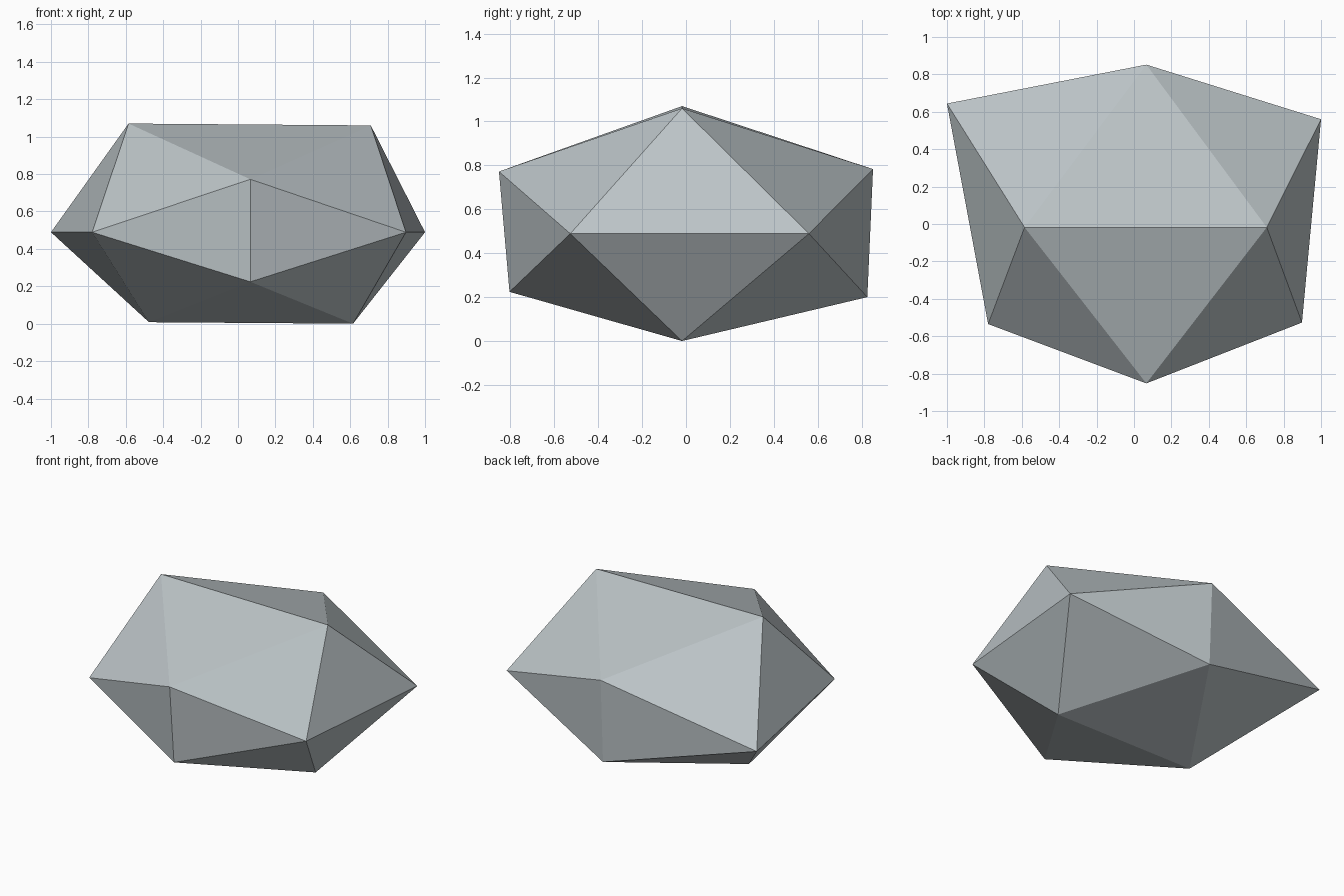
import bpy
import bmesh
from itertools import product

cube = bpy.data.objects.get("Cube")
if cube:
    bpy.data.objects.remove(cube, do_unlink=True)

# Flat blue-grey stone colour
stone = bpy.data.materials.new("blue_grey_stone")
stone.use_nodes = True
colour = (0.50, 0.55, 0.57, 1)
stone.diffuse_color = colour
stone.node_tree.nodes["Principled BSDF"].inputs["Base Color"].default_value = colour

bm = bmesh.new()

# Ridge corners, keyed by (x side, z side)
ridge = {(-1, 1): (-.585, -.018, 1.07), (1, 1): (.71, -.018, 1.06),
         (-1, -1): (-.476, -.018, .008), (1, -1): (.615, -.018, 0)}
# Front and back corners, keyed by (y side, z side)
nose = {(-1, 1): (.066, -.852, .772), (-1, -1): (.066, -.804, .224),
        (1, 1): (.066, .852, .783), (1, -1): (.066, .826, .20)}
# Waist corners, keyed by (x side, y side)
waist = {(-1, -1): (-.78, -.535, .489), (1, -1): (.898, -.527, .489),
         (-1, 1): (-1, .644, .489), (1, 1): (1, .56, .489)}
for corners in (ridge, nose, waist):
    for key, co in corners.items():
        corners[key] = bm.verts.new(co)

# One facet in each octant
for x, y, z in product((-1, 1), repeat=3):
    bm.faces.new((ridge[x, z], nose[y, z], waist[x, y]))

# Paired facets along the ridges, noses and waist edges
for a, b in product((-1, 1), repeat=2):
    bm.faces.new((ridge[-1, b], ridge[1, b], nose[a, b]))
    bm.faces.new((nose[b, -1], nose[b, 1], waist[a, b]))
    bm.faces.new((waist[a, -1], waist[a, 1], ridge[a, b]))

bmesh.ops.recalc_face_normals(bm, faces=bm.faces[:])
mesh = bpy.data.meshes.new("rock")
bm.to_mesh(mesh)
bm.free()
mesh.materials.append(stone)
rock = bpy.data.objects.new("rock", mesh)
bpy.context.collection.objects.link(rock)
